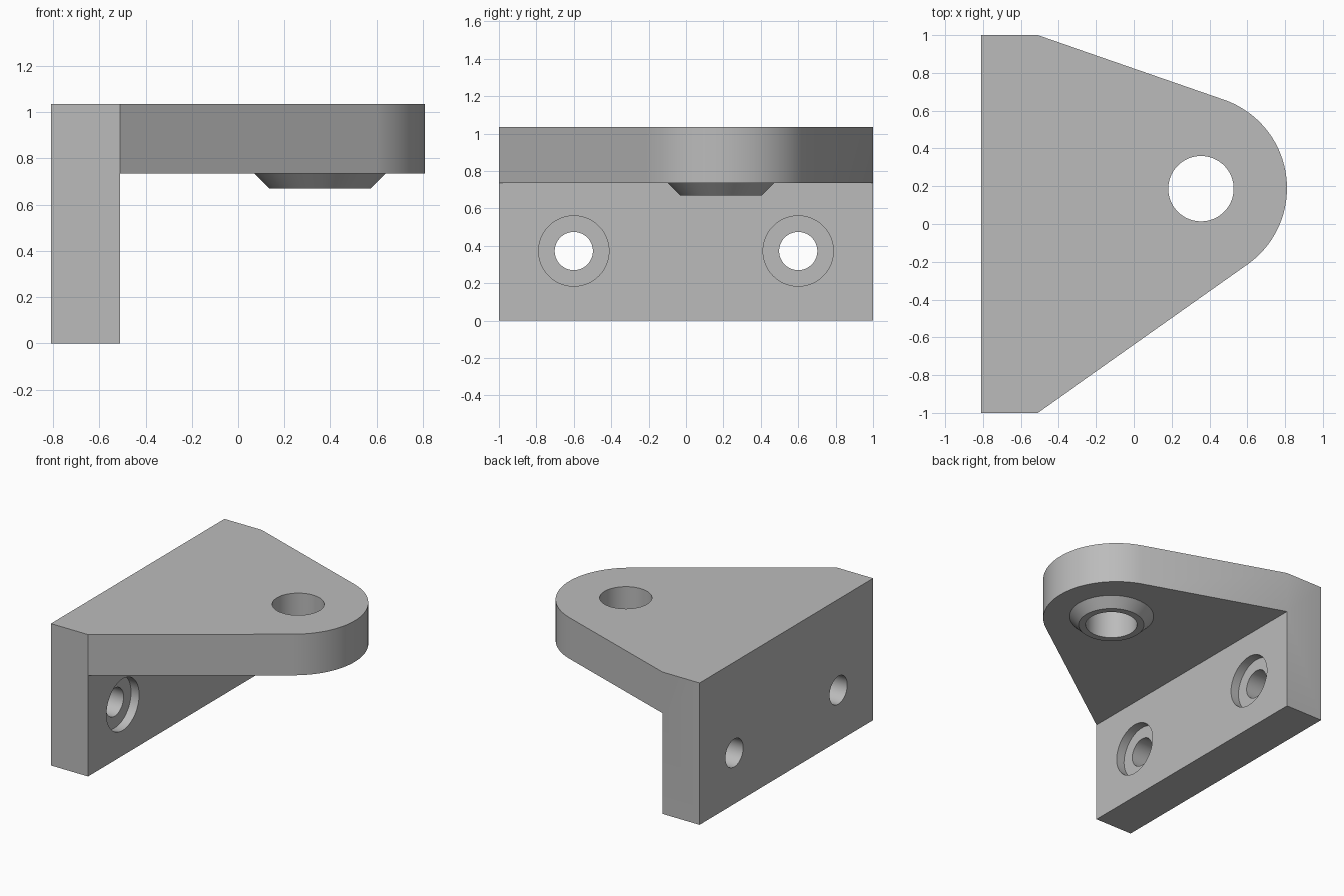
import bpy
import math
from mathutils import Vector

if "Cube" in bpy.data.objects:
    bpy.data.objects.remove(bpy.data.objects["Cube"], do_unlink=True)

GREY = (0.5, 0.5, 0.5, 1)
grey = bpy.data.materials.new("plain grey")
grey.use_nodes = True
grey.diffuse_color = GREY
grey.node_tree.nodes["Principled BSDF"].inputs["Base Color"].default_value = GREY

BACK, FACE = -0.81, -0.51
UNDER, TOP = 0.735, 1.035
HOLE = Vector((0.355, 0.187))
NOSE, NOSE_R = Vector((0.315, 0.19)), 0.495


def prism(name, outline, z0, z1):
    """Extrude a counter-clockwise outline upwards."""
    n = len(outline)
    verts = [(x, y, z) for z in (z0, z1) for x, y in outline]
    faces = [list(range(n))[::-1], list(range(n, 2 * n))]
    faces += [(i, (i + 1) % n, (i + 1) % n + n, i + n) for i in range(n)]
    mesh = bpy.data.meshes.new(name)
    mesh.from_pydata(verts, [], faces)
    mesh.materials.append(grey)
    obj = bpy.data.objects.new(name, mesh)
    bpy.context.collection.objects.link(obj)
    return obj


def cone(name, r_low, r_high, depth, loc, turn=0):
    """Cylinder or frustum, optionally turned to lie along x."""
    bpy.ops.mesh.primitive_cone_add(vertices=96, radius1=r_low, radius2=r_high,
                                    depth=depth, location=loc, rotation=(0, turn, 0))
    obj = bpy.context.object
    obj.name = name
    obj.data.materials.append(grey)
    return obj


def combine(target, other, operation):
    bpy.context.view_layer.objects.active = target
    mod = target.modifiers.new(operation.title(), "BOOLEAN")
    mod.operation, mod.object, mod.solver = operation, other, "EXACT"
    bpy.ops.object.modifier_apply(modifier=mod.name)
    bpy.data.objects.remove(other, do_unlink=True)


def tangent_angle(corner, side):
    """Angle on the nose where a line from the corner touches it."""
    d = corner - NOSE
    return math.atan2(d.y, d.x) + side * math.acos(NOSE_R / d.length)


# Top plate: straight back edge, sloping sides tangent to a round nose
left, right = Vector((FACE, 1)), Vector((FACE, -1))
start, end = tangent_angle(right, 1), tangent_angle(left, -1)
STEPS = 48
arc = [NOSE + NOSE_R * Vector((math.cos(a), math.sin(a)))
       for a in (start + (end - start) * i / STEPS for i in range(STEPS + 1))]
outline = [(BACK, -1), tuple(right)] + [tuple(p) for p in arc] + [tuple(left), (BACK, 1)]
bracket = prism("bracket", outline, UNDER, TOP)

# Mounting wall
wall = prism("mounting_wall", [(BACK, -1), (FACE, -1), (FACE, 1), (BACK, 1)], 0, TOP)
combine(bracket, wall, "UNION")

# Tapered boss under the plate, sunk slightly into it
boss = cone("boss", 0.22, 0.305, 0.085, (HOLE.x, HOLE.y, 0.67 + 0.0425))
combine(bracket, boss, "UNION")

# Vertical hole through plate and boss
combine(bracket, cone("pivot_hole", 0.173, 0.173, 1, (HOLE.x, HOLE.y, 0.9)), "DIFFERENCE")

# Counterbored screw holes in the wall
for y in (-0.6, 0.6):
    for name, r, depth, x in (("screw_hole", 0.102, 0.6, BACK + 0.15),
                              ("counterbore", 0.188, 0.13, FACE)):
        combine(bracket, cone(name, r, r, depth, (x, y, 0.372), math.pi / 2), "DIFFERENCE")

bpy.ops.object.select_all(action="DESELECT")
bracket.select_set(True)
bpy.context.view_layer.objects.active = bracket
bpy.ops.object.shade_smooth_by_angle(angle=math.radians(25))
